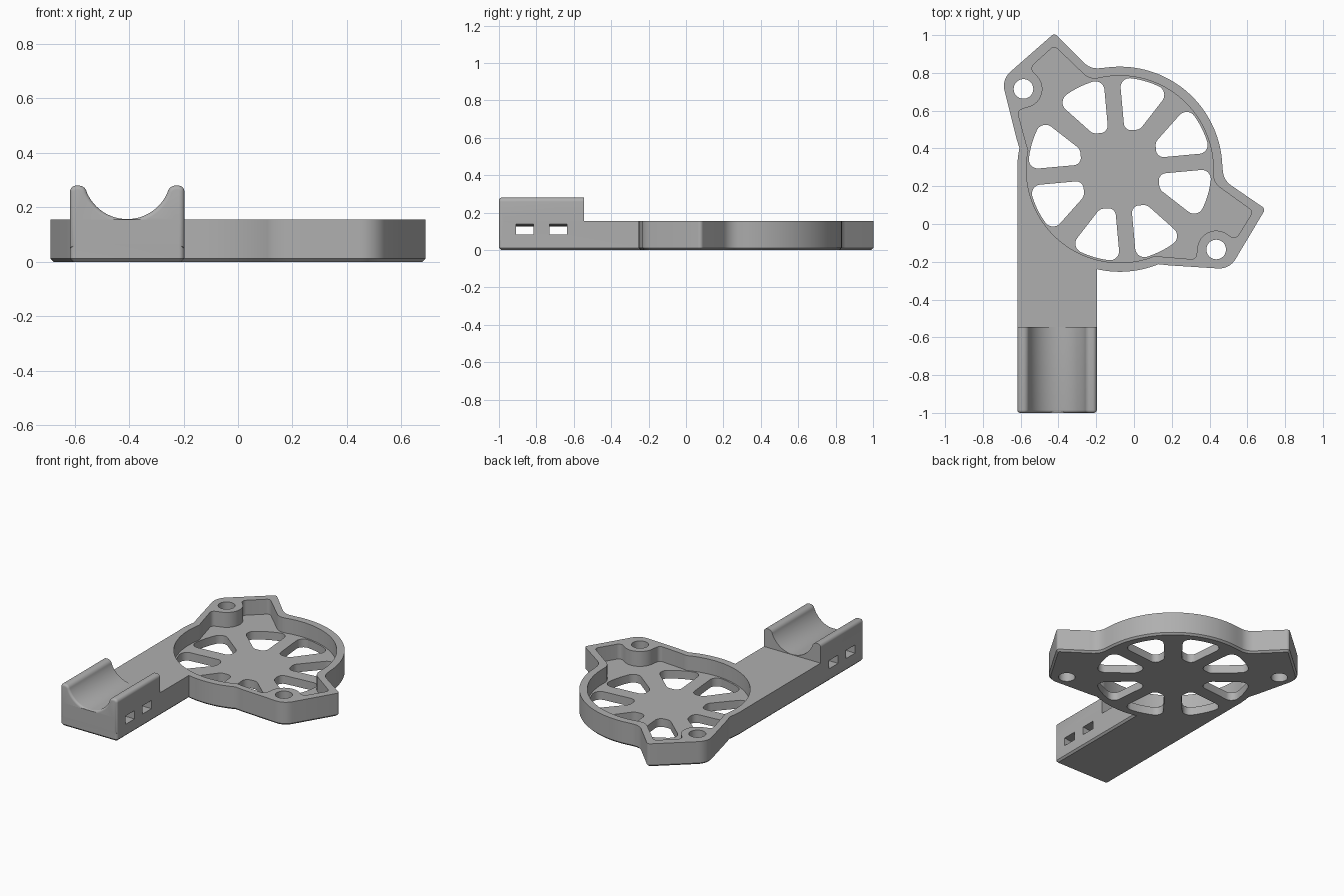
import bpy, bmesh
from math import sin, cos, tan, radians, pi
from mathutils import Vector, Matrix

cube = bpy.data.objects.get("Cube")
if cube:
    bpy.data.objects.remove(cube, do_unlink=True)

grey = bpy.data.materials.new("plain grey")
grey.use_nodes = True
colour = (0.43, 0.43, 0.43, 1)
grey.diffuse_color = colour
grey.node_tree.nodes["Principled BSDF"].inputs["Base Color"].default_value = colour

HEIGHT, FLOOR, CHAMFER = 0.155, 0.055, 0.012
# plate frame: local x is the mirror axis, the lugs lie along local +y and -y
PLATE = Matrix.Translation((-0.075, 0.29, 0)) @ Matrix.Rotation(radians(50.2), 4, "Z")
UPRIGHT = Matrix.Rotation(pi / 2, 4, "X")
ARM_X, ARM_HALF = -0.407, 0.21


def arc(cx, cy, r, a0, a1, n):
    angles = [radians(a0 + (a1 - a0) * i / n) for i in range(n + 1)]
    return [(cx + r * cos(a), cy + r * sin(a)) for a in angles]


def rounded(points, n=8):
    """Round every corner given as (x, y, radius); plain (x, y) stays sharp."""
    out = []
    for i, p in enumerate(points):
        c = Vector(p[:2])
        if len(p) < 3:
            out.append(c)
            continue
        prev, nxt = points[i - 1], points[(i + 1) % len(points)]
        a, b = Vector(prev[:2]) - c, Vector(nxt[:2]) - c
        half = a.angle(b) / 2
        room = min(a.length * (0.48 if len(prev) > 2 else 0.95),
                   b.length * (0.48 if len(nxt) > 2 else 0.95))
        t = min(p[2] / tan(half), room)
        r = t * tan(half)
        a.normalize()
        b.normalize()
        centre = c + (a + b).normalized() * (r / sin(half))
        start = c + a * t - centre
        turn = (c + b * t - centre).angle_signed(start)
        for k in range(n + 1):
            w = turn * k / n
            out.append(centre + Vector((start.x * cos(w) - start.y * sin(w),
                                        start.x * sin(w) + start.y * cos(w))))
    return out


def mirrored(half):
    """Close a half outline that starts and ends on the local x axis."""
    return half + [(p[0], -p[1], *p[2:]) for p in half[-2:0:-1]]


def prism(name, points, z0, z1, matrix=Matrix(), bevel=None):
    """Extrude an outline; bevel = (level, width, segments) softens one end."""
    bm = bmesh.new()
    face = bm.faces.new([bm.verts.new((p[0], p[1], z0)) for p in points])
    top = bmesh.ops.extrude_face_region(bm, geom=[face])["geom"]
    for v in top:
        if isinstance(v, bmesh.types.BMVert):
            v.co.z = z1
    bmesh.ops.recalc_face_normals(bm, faces=bm.faces)
    if bevel:
        level, width, segments = bevel
        rim = [e for e in bm.edges if all(abs(v.co.z - level) < 1e-5 for v in e.verts)]
        bmesh.ops.bevel(bm, geom=rim, offset=width, segments=segments,
                        profile=0.5, affect="EDGES")
    bm.transform(matrix)
    mesh = bpy.data.meshes.new(name)
    bm.to_mesh(mesh)
    bm.free()
    mesh.materials.append(grey)
    obj = bpy.data.objects.new(name, mesh)
    bpy.context.collection.objects.link(obj)
    return obj


def combine(base, other, operation):
    mod = base.modifiers.new(operation, "BOOLEAN")
    mod.operation, mod.solver, mod.object = operation, "EXACT", other
    bpy.context.view_layer.objects.active = base
    bpy.ops.object.modifier_apply(modifier=mod.name)
    bpy.data.objects.remove(other, do_unlink=True)


# round plate with two pointed lugs
outer = mirrored(arc(0, 0, 0.543, 0, 48, 20)
                 + [(0.307, 0.46, 0.1), (0.332, 0.727, 0.02),
                    (-0.035, 0.785, 0.1), (-0.225, 0.525, 0.2)]
                 + arc(0, 0, 0.543, 118, 180, 24))
bracket = prism("fan_bracket", rounded(outer), 0, HEIGHT, PLATE, (0, CHAMFER, 1))

# straight arm reaching forward
left, right = ARM_X - ARM_HALF, ARM_X + ARM_HALF
arm = prism("arm", rounded([(left, -1, 0.02), (right, -1, 0.02), (right, 0.3), (left, 0.3)]),
            0, HEIGHT, bevel=(0, CHAMFER, 1))
combine(bracket, arm, "UNION")

# cradle with a round groove at the end of the arm
groove = arc(0, 0.318, 0.161, 204, 336, 32)
cradle = prism("cradle", rounded(
    [(-ARM_HALF, 0.05), (-ARM_HALF, 0.28, 0.022), (-0.156, 0.28, 0.03)] + groove
    + [(0.156, 0.28, 0.03), (ARM_HALF, 0.28, 0.022), (ARM_HALF, 0.05)]),
    0.545, 1.0, Matrix.Translation((ARM_X, 0, 0)) @ UPRIGHT, (1.0, 0.015, 4))
combine(bracket, cradle, "UNION")

# recessed pocket that follows the rim and skirts the screw bosses
pocket = mirrored(arc(0, 0, 0.495, 0, 53, 20)
                  + [(0.262, 0.43, 0.08), (0.28, 0.685, 0.025), (0.105, 0.71, 0.03)]
                  + arc(0, 0.664, 0.1, 0, -130, 14)
                  + [(-0.11, 0.615, 0.025), (-0.215, 0.465, 0.15)]
                  + arc(0, 0, 0.495, 118, 180, 24))
combine(bracket, prism("pocket", rounded(pocket), FLOOR, 0.4, PLATE), "DIFFERENCE")

# eight vent openings, in pairs beside four narrow spokes
for quarter in range(4):
    for side in (1, -1):
        vent = [(0.2, 0.043, 0.045), (0.2, 0.125, 0.05), (0.385, 0.298, 0.05)]
        vent += arc(0, 0, 0.485, 30, 12, 5) + [(0.483, 0.043, 0.05)]
        vent = [(x, y * side) for x, y in rounded(vent)]
        turn = Matrix.Rotation(radians(45 + 90 * quarter), 4, "Z")
        combine(bracket, prism("vent", vent, -0.1, 0.12, PLATE @ turn), "DIFFERENCE")

# screw holes through the lugs
for y in (0.664, -0.664):
    hole = prism("screw_hole", arc(0, y, 0.052, 0, 350, 35), -0.1, 0.4, PLATE)
    combine(bracket, hole, "DIFFERENCE")

# two strap slots across the cradle, with a gently arched ceiling
for y in (0.635, 0.815):
    ceiling = arc(0, 1.8, 1.675, 278, 262, 12)
    slot = prism("strap_slot", [(-0.25, 0.083), (0.25, 0.083)] + ceiling,
                 y, y + 0.095, Matrix.Translation((ARM_X, 0, 0)) @ UPRIGHT)
    combine(bracket, slot, "DIFFERENCE")

bpy.ops.object.select_all(action="DESELECT")
bracket.select_set(True)
bpy.context.view_layer.objects.active = bracket
bpy.ops.object.shade_smooth_by_angle(angle=radians(30))
